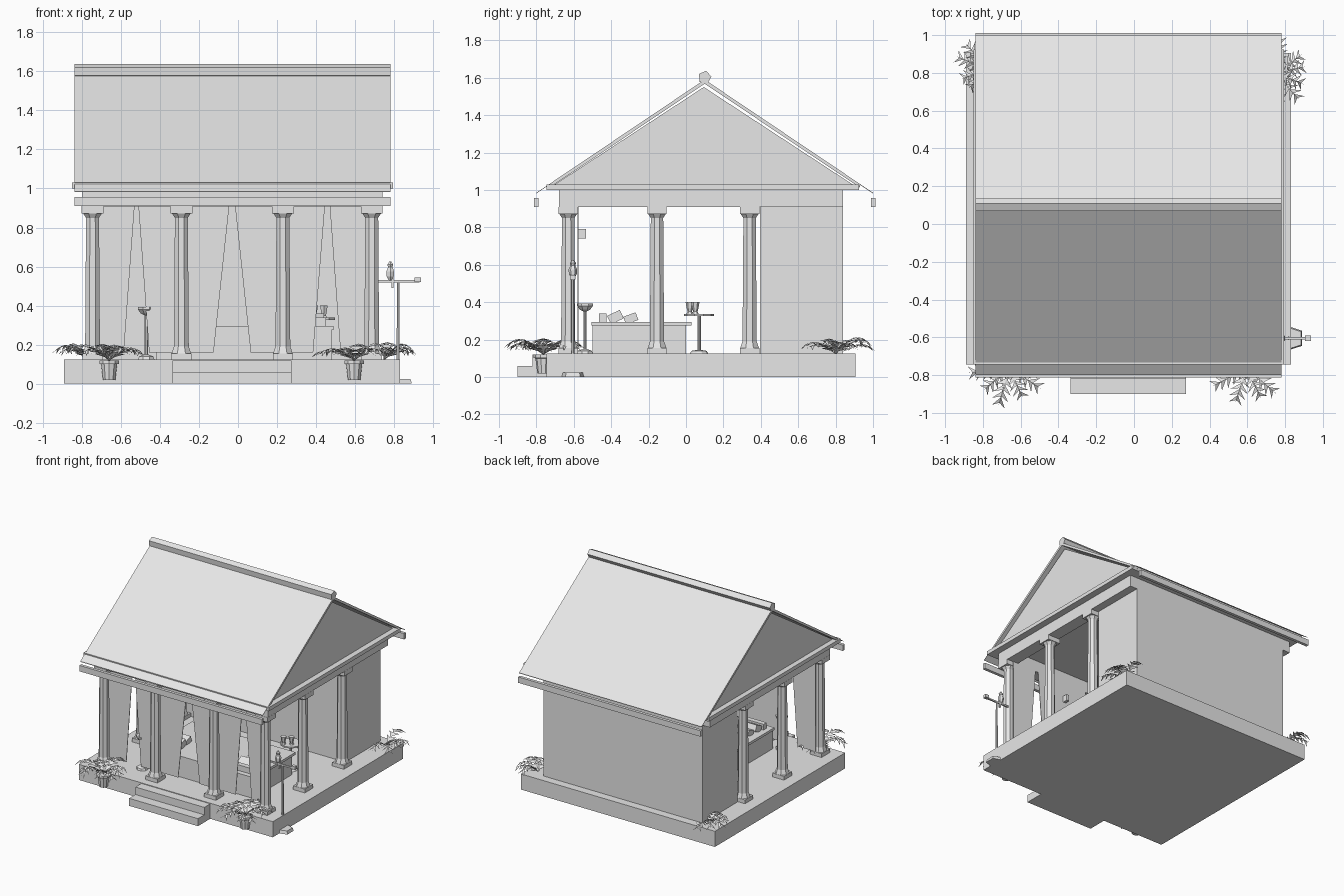
import bpy, bmesh, math, random
from mathutils import Vector

random.seed(4)
if "Cube" in bpy.data.objects:
    bpy.data.objects.remove(bpy.data.objects["Cube"])

stone = bpy.data.materials.new("pale_grey")
stone.use_nodes = True
stone.diffuse_color = (0.8, 0.8, 0.8, 1)
stone.node_tree.nodes["Principled BSDF"].inputs["Base Color"].default_value = (0.8, 0.8, 0.8, 1)


def finish(name, bm):
    me = bpy.data.meshes.new(name)
    bm.to_mesh(me)
    bm.free()
    me.materials.append(stone)
    ob = bpy.data.objects.new(name, me)
    bpy.context.collection.objects.link(ob)
    return ob


def box(name, x, y, z, tilt=0):
    """Box from (min, max) ranges, optionally tilted about x."""
    bm = bmesh.new()
    bmesh.ops.create_cube(bm, size=1)
    for v in bm.verts:
        v.co = Vector([v.co[i] * (r[1] - r[0]) for i, r in enumerate((x, y, z))])
    ob = finish(name, bm)
    ob.location = [sum(r) / 2 for r in (x, y, z)]
    ob.rotation_euler.x = tilt
    return ob


def lathe(name, x, y, profile, sides=8):
    """Faceted turned solid from (radius, z) points."""
    bm = bmesh.new()
    rings = []
    for r, z in profile:
        rings.append([bm.verts.new((x + r * math.cos(a), y + r * math.sin(a), z))
                      for a in (2 * math.pi * (i + 0.5) / sides for i in range(sides))])
    for lo, hi in zip(rings, rings[1:]):
        for i in range(sides):
            j = (i + 1) % sides
            bm.faces.new((lo[i], lo[j], hi[j], hi[i]))
    bm.faces.new(rings[0][::-1])
    bm.faces.new(rings[-1])
    return finish(name, bm)


def extrude_x(name, points, x0, x1):
    """Closed (y, z) outline stretched along x."""
    bm = bmesh.new()
    face = bm.faces.new([bm.verts.new((x0, y, z)) for y, z in points])
    new = bmesh.ops.extrude_face_region(bm, geom=[face])["geom"]
    bmesh.ops.translate(bm, vec=(x1 - x0, 0, 0),
                        verts=[g for g in new if isinstance(g, bmesh.types.BMVert)])
    bmesh.ops.recalc_face_normals(bm, faces=bm.faces[:])
    return finish(name, bm)


def panel(name, points, y, shift=0.004):
    """Thin upright sheet from (x, z) points."""
    bm = bmesh.new()
    bm.faces.new([bm.verts.new((px, y, pz)) for px, pz in points])
    ob = finish(name, bm)
    mod = ob.modifiers.new("thickness", "SOLIDIFY")
    mod.thickness = shift
    return ob


# Platform and steps
FLOOR = 0.125
box("platform", (-0.89, 0.83), (-0.745, 0.905), (0, FLOOR))
box("lower_step", (-0.335, 0.275), (-0.9, -0.74), (0, 0.06))
box("upper_step", (-0.335, 0.275), (-0.82, -0.74), (0.06, 0.12))

# Enclosed rear room
box("rear_room", (-0.735, 0.675), (0.395, 0.84), (FLOOR, 0.91))

# Columns: front row, then two more down each side
spots = [(x, -0.63) for x in (-0.745, -0.29, 0.23, 0.685)]
spots += [(x, y) for x in (-0.745, 0.685) for y in (-0.155, 0.34)]
for x, y in spots:
    box("column_plinth", (x - 0.052, x + 0.052), (y - 0.052, y + 0.052), (FLOOR, 0.155))
    lathe("column_shaft", x, y, [(0.054, 0.155), (0.045, 0.18), (0.041, 0.19),
                                 (0.036, 0.85), (0.054, 0.875)])
    box("column_capital", (x - 0.056, x + 0.056), (y - 0.052, y + 0.052), (0.872, 0.91))

# Beams over the columns and the cornice slab
BX, BY, BZ = (-0.80, 0.74), (-0.68, 0.84), (0.908, 1.0)
box("front_beam", BX, (BY[0], BY[0] + 0.1), BZ)
box("back_beam", BX, (BY[1] - 0.09, BY[1]), BZ)
for x in (BX[0], BX[1] - 0.1):
    box("side_beam", (x, x + 0.1), (BY[0] + 0.1, BY[1] - 0.09), BZ)
box("cornice", (-0.85, 0.795), (-0.745, 0.925), (1.0, 1.03))

# Gable block, roof sheets, eave strips and ridge
RX = (-0.838, 0.78)
MID, TOP, EAVE_Z = 0.1, 1.59, 0.985
extrude_x("gable", [(-0.7, 1.03), (0.89, 1.03), (0.095, 1.55)], RX[0] + 0.03, RX[1] - 0.03)
for side in (-1, 1):
    eave = MID + side * 0.9
    slope = (TOP - EAVE_Z) / 0.9
    inner = MID + side * 0.83
    extrude_x("roof_sheet", [(MID, TOP), (eave, EAVE_Z), (eave, EAVE_Z - 0.004),
                             (MID, TOP - 0.004)], *RX)
    extrude_x("roof_underlay", [(MID, TOP - 0.004), (inner, TOP - 0.83 * slope - 0.004),
                                (inner, TOP - 0.83 * slope - 0.02), (MID, TOP - 0.022)], *RX)
    box("eave_strip", RX, (eave - 0.012, eave + 0.012), (0.91, 0.957))
ridge = [(0.1 + 0.036 * math.cos(a), 1.602 + 0.036 * math.sin(a))
         for a in (math.radians(78 + 72 * i) for i in range(5))]
extrude_x("ridge_cap", ridge, *RX)

# Curtains tapering towards the floor, and their ties
CY = -0.575
for name, t0, t1, b0, b1 in (("outer_curtain", -0.745, -0.53, -0.745, -0.585),
                             ("inner_curtain", -0.51, -0.045, -0.455, -0.125),
                             ("inner_curtain", -0.015, 0.445, 0.065, 0.385),
                             ("outer_curtain", 0.47, 0.685, 0.525, 0.685)):
    panel(name, [(t0, 0.91), (t1, 0.91), (b1, 0.16), (b0, 0.16)], CY)
for x in (-0.25, 0.19):
    box("curtain_tie", (x - 0.012, x + 0.012), (CY, CY + 0.04), (0.74, 0.79))

# Couch with cushions
box("couch_base", (-0.42, 0.48), (-0.5, 0.0), (FLOOR, 0.275))
box("couch_top", (-0.43, 0.49), (-0.505, 0.03), (0.275, 0.295))
for x in (-0.3, 0.36):
    box("bolster", (x - 0.09, x + 0.09), (-0.465, -0.425), (0.295, 0.34))
    box("cushion", (x - 0.08, x + 0.08), (-0.415, -0.34), (0.295, 0.345), 0.45)
    box("cushion", (x - 0.07, x + 0.07), (-0.33, -0.26), (0.292, 0.335), 0.35)

# Small round table with cups
TX, TY = 0.42, 0.07
lathe("table", TX, TY, [(0.05, FLOOR), (0.04, 0.14), (0.009, 0.145), (0.009, 0.325),
                        (0.08, 0.327), (0.08, 0.338)], 10)
for dx, dy in ((-0.03, -0.05), (0.02, -0.02)):
    lathe("cup", TX + dx, TY + dy, [(0.018, 0.338), (0.012, 0.35), (0.017, 0.37), (0.022, 0.4)], 6)

# Bowl on a tall foot
lathe("bowl_stand", -0.47, -0.54, [(0.045, FLOOR), (0.04, 0.14), (0.009, 0.15), (0.009, 0.35),
                                   (0.03, 0.36), (0.046, 0.38), (0.046, 0.392)], 8)

# Perch with a bird
PX, PY = 0.82, -0.605
lathe("perch_foot", PX + 0.015, PY, [(0.068, 0), (0.06, 0.025)], 5)
lathe("perch_pole", PX, PY, [(0.009, 0.02), (0.007, 0.525)], 6)
box("perch_bar", (0.71, 0.93), (PY - 0.006, PY + 0.006), (0.518, 0.53))
box("perch_cup", (0.905, 0.938), (PY - 0.014, PY + 0.014), (0.52, 0.545))
lathe("bird_body", 0.78, PY, [(0.008, 0.528), (0.021, 0.55), (0.023, 0.575), (0.013, 0.597),
                              (0.017, 0.61), (0.006, 0.625)], 6)
box("bird_tail", (0.785, 0.797), (PY - 0.007, PY + 0.007), (0.49, 0.56))


def fern(x, y, z, reach, angles):
    """Arching fronds made of paired pointed leaflets."""
    bm = bmesh.new()
    for deg in angles:
        a = math.radians(deg + random.uniform(-8, 8))
        out, across = Vector((math.cos(a), math.sin(a), 0)), Vector((-math.sin(a), math.cos(a), 0))
        length, lift = reach * random.uniform(0.75, 1.0), random.uniform(0.05, 0.09)

        def at(t):
            return Vector((x, y, z)) + out * length * t + Vector((0, 0, lift * math.sin(2.6 * t)))

        for i in range(1, 6):
            t = i / 6
            wide = 0.05 * math.sin(math.pi * (0.25 + 0.6 * t))
            for s in (-1, 1):
                tip = at(t + 0.16) + across * s * wide - Vector((0, 0, 0.012))
                bm.faces.new([bm.verts.new(p) for p in (at(t - 0.08), at(t + 0.06), tip)])
        stem = across * 0.005
        bm.faces.new([bm.verts.new(p) for p in (at(0) - stem, at(0) + stem, at(0.5) + stem, at(0.5) - stem)])
        bm.faces.new([bm.verts.new(p) for p in (at(0.5) - stem, at(0.5) + stem, at(1.0))])
    return finish("fern_fronds", bm)


# Potted ferns in front, loose ferns at the back corners
for x in (-0.66, 0.595):
    lathe("plant_pot", x, -0.762, [(0.033, 0.02), (0.043, 0.1), (0.053, 0.102), (0.053, 0.12)], 10)
    fern(x, -0.762, 0.12, 0.23, range(0, 360, 36))
fern(0.75, 0.8, FLOOR, 0.2, (-85, -50, -15, 10, 40, 80))
fern(-0.77, 0.82, FLOOR, 0.19, (95, 135, 160, 195, 225, 265))
